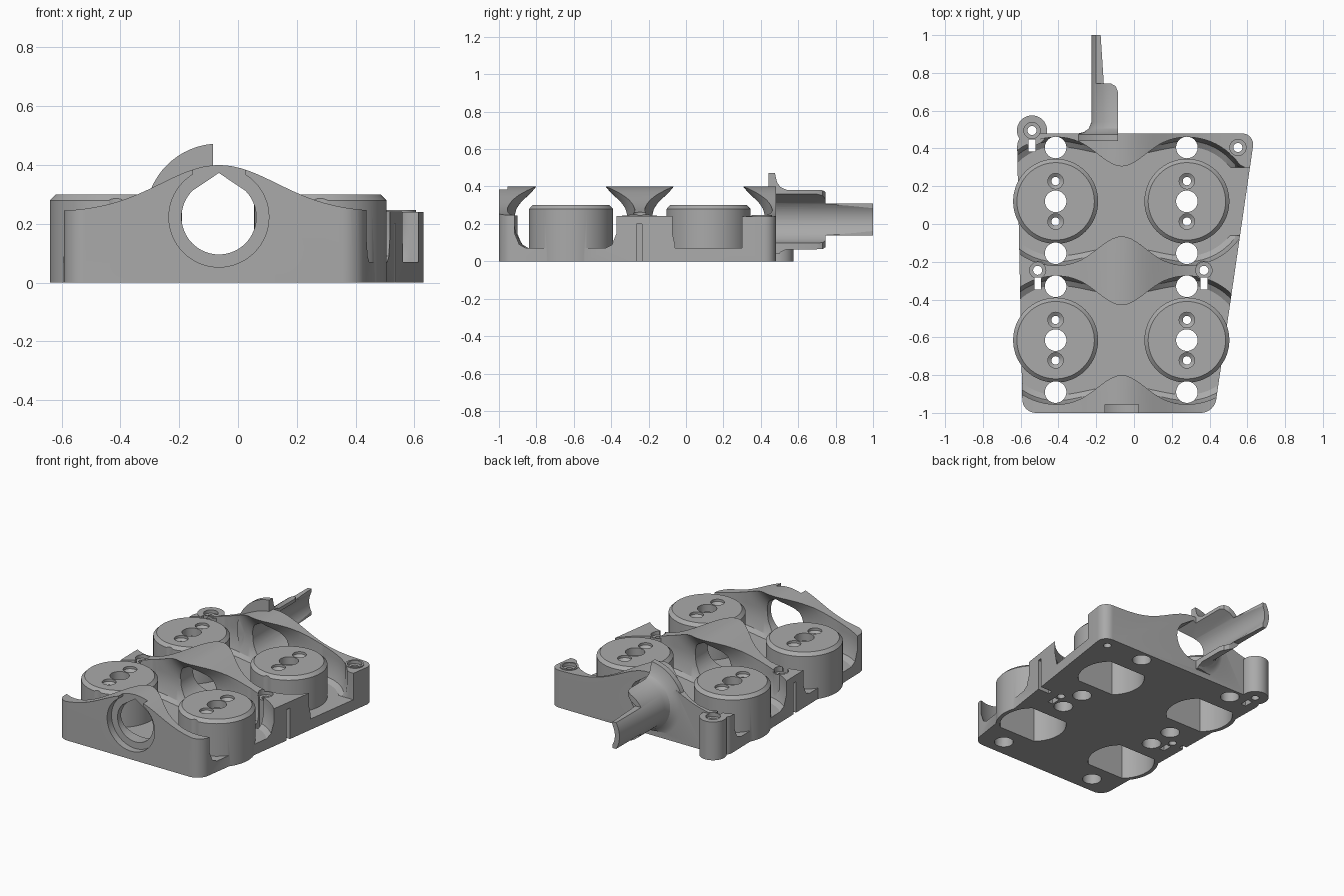
import bpy, bmesh, math
from mathutils import Vector

cube = bpy.data.objects.get("Cube")
if cube:
    bpy.data.objects.remove(cube, do_unlink=True)

grey = bpy.data.materials.new("plain grey")
grey.use_nodes = True
colour = (0.4, 0.4, 0.4, 1)
grey.diffuse_color = colour
grey.node_tree.nodes["Principled BSDF"].inputs["Base Color"].default_value = colour

CX, CZ = -0.065, 0.223            # axis of the long bore
PUCK_X, PUCK_Y = (-0.415, 0.28), (-0.615, 0.12)
PUCKS = [(x, y) for x in PUCK_X for y in PUCK_Y]


def loft(name, rings):
    """Closed solid through rings of equal point count."""
    bm = bmesh.new()
    rows = [[bm.verts.new(p) for p in ring] for ring in rings]
    n = len(rows[0])
    for a, b in zip(rows, rows[1:]):
        for i in range(n):
            j = (i + 1) % n
            bm.faces.new((a[i], a[j], b[j], b[i]))
    bm.faces.new(rows[0])
    bm.faces.new(rows[-1])
    bmesh.ops.recalc_face_normals(bm, faces=bm.faces)
    mesh = bpy.data.meshes.new(name)
    bm.to_mesh(mesh)
    bm.free()
    mesh.materials.append(grey)
    ob = bpy.data.objects.new(name, mesh)
    bpy.context.collection.objects.link(ob)
    return ob


def prism(name, outline, z0, z1):
    return loft(name, [[(x, y, z) for x, y in outline] for z in (z0, z1)])


def box(name, x0, x1, y0, y1, z0, z1):
    return prism(name, [(x0, y0), (x1, y0), (x1, y1), (x0, y1)], z0, z1)


def turned(name, x, y, profile, n=48):
    """Upright turned solid from (radius, z) pairs."""
    angles = [math.tau * i / n for i in range(n)]
    return loft(name, [[(x + r * math.cos(a), y + r * math.sin(a), z) for a in angles]
                       for r, z in profile])


def turned_along_y(name, profile, n=64):
    """Solid turned about the bore axis from (radius, y) pairs."""
    angles = [math.tau * i / n for i in range(n)]
    return loft(name, [[(CX + r * math.cos(a), y, CZ + r * math.sin(a)) for a in angles]
                       for r, y in profile])


def combine(target, tool, operation):
    mod = target.modifiers.new("combine", 'BOOLEAN')
    mod.operation, mod.solver, mod.object = operation, 'EXACT', tool
    bpy.context.view_layer.objects.active = target
    bpy.ops.object.modifier_apply(modifier=mod.name)
    bpy.data.objects.remove(tool, do_unlink=True)


def cut(target, tool):
    combine(target, tool, 'DIFFERENCE')


def add(target, tool):
    combine(target, tool, 'UNION')


def rounded(corners, radius, steps=8):
    """Polygon with its corners rounded."""
    out, n = [], len(corners)
    for i, c in enumerate(corners):
        c = Vector(c)
        a = c + (Vector(corners[i - 1]) - c).normalized() * radius
        b = c + (Vector(corners[(i + 1) % n]) - c).normalized() * radius
        for k in range(steps + 1):
            t = k / steps
            # rational curve close to a circular arc
            w = math.sqrt(0.5)
            p, q, s = (1 - t) ** 2, 2 * w * t * (1 - t), t * t
            out.append(tuple((a * p + c * q + b * s) / (p + q + s)))
    return out


# body: bell-shaped section run along y, trimmed to the tapered plan
def bell(x):
    return 0.24 + 0.16 * math.exp(-((x - CX) / 0.28) ** 2)


xs = [CX + 0.8 * (i / 32 - 1) for i in range(65)]
section = [(x, bell(x)) for x in xs] + [(xs[-1], 0), (xs[0], 0)]
body = loft("manifold_body", [[(x, y, z) for x, z in section] for y in (-1.2, 0.7)])
plan = rounded([(-0.59, -1), (0.425, -1), (0.64, 0.48), (-0.62, 0.48)], 0.07)
combine(body, prism("plan", plan, -0.1, 0.6), 'INTERSECT')

# scooped pockets around each pair of pucks, with a narrower waist over the bore
LEVELS = [(0.07, 0.24, 0.29), (0.09, 0.26, 0.32), (0.15, 0.28, 0.34), (0.22, 0.29, 0.34),
          (0.28, 0.275, 0.34), (0.33, 0.245, 0.34), (0.37, 0.21, 0.34),
          (0.4, 0.185, 0.34), (0.46, 0.14, 0.34)]


def half_width(x, waist, radius):
    d = abs(x - CX)
    if d < 0.345:
        t = d / 0.345
        return waist + (radius - waist) * t * t * (3 - 2 * t)
    return math.sqrt(max(radius ** 2 - (d - 0.345) ** 2, 0.18 ** 2))


for y in PUCK_Y:
    rings = []
    for z, waist, radius in LEVELS:
        near = [(x, y - half_width(x, waist, radius), z) for x in xs]
        far = [(x, y + half_width(x, waist, radius), z) for x in reversed(xs)]
        rings.append(near + far)
    cut(body, loft("pocket", rings))

# curved half-shell spout at the back
spout = turned_along_y("spout", [(0.25, 0.44), (0.25, 0.475), (0.2, 0.487), (0.175, 0.505),
                                 (0.16, 0.54), (0.16, 1.0)])
trim = [(-0.5, 0.42), (-0.085, 0.42), (-0.085, 0.7), (-0.097, 0.73), (-0.125, 0.745),
        (-0.16, 0.745), (-0.183, 1.1), (-0.5, 1.1)]
combine(spout, prism("spout_trim", trim, 0.04, 0.5), 'INTERSECT')
cut(spout, box("tip_top", -0.5, 0.1, 0.745, 1.1, 0.308, 0.6))
cut(spout, box("tip_bottom", -0.5, 0.1, 0.745, 1.1, -0.1, 0.138))
add(body, spout)

# teardrop bore, front counterbore and notch
R = 0.127
arc = [math.radians(135 + 270 * i / 48) for i in range(49)]
drop = [(CX + R * math.cos(a), CZ + R * math.sin(a)) for a in arc]
drop.append((CX, CZ + 0.15))
drop[0], drop[-2] = [(CX + s * R * 0.707, CZ + R * 0.707) for s in (-1, 1)]
cut(body, loft("bore", [[(x, y, z) for x, z in drop] for y in (-1.1, 1.1)]))
cut(body, turned_along_y("counterbore", [(0.17, -1.1), (0.17, -0.955)]))
cut(body, box("front_notch", CX - 0.088, CX + 0.088, -1.1, -0.955, 0.33, 0.5))

# screw bosses
BOSSES = [(-0.54, 0.495, 0.08), (0.55, 0.405, 0.055), (-0.51, -0.245, 0.05), (0.37, -0.245, 0.05)]
for x, y, r in BOSSES:
    add(body, turned("boss", x, y, [(r, 0), (r, 0.247)]))

# pucks with chamfered rims
for x, y in PUCKS:
    add(body, turned("puck", x, y, [(0.225, 0), (0.225, 0.28), (0.205, 0.3)], 64))

# hollows under the pucks, flattened front and back, plus holes in their caps
for x, y in PUCKS:
    hollow = turned("hollow", x, y, [(0.2, -0.1), (0.2, 0.25)])
    combine(hollow, box("flats", x - 0.3, x + 0.3, y - 0.15, y + 0.15, -0.2, 0.3), 'INTERSECT')
    cut(body, hollow)
    cut(body, turned("port", x, y, [(0.057, 0.2), (0.057, 0.4)]))
    for s in (-1, 1):
        cut(body, turned("puck_screw", x, y + s * 0.107,
                         [(0.022, 0.2), (0.022, 0.272), (0.041, 0.285), (0.041, 0.35)], 24))

# round through holes beside the pucks
for x in PUCK_X:
    for y in (-0.89, -0.33, -0.155, 0.405):
        cut(body, turned("through_hole", x, y, [(0.057, -0.1), (0.057, 0.6)], 40))

# boss screw holes and small square slots
for x, y, r in BOSSES:
    cut(body, turned("boss_screw", x, y, [(0.024, -0.1), (0.024, 0.225), (0.043, 0.226),
                                          (0.043, 0.4)], 24))
for x, y in ((-0.54, 0.415), (-0.51, -0.315), (0.37, -0.315)):
    cut(body, box("slot", x - 0.018, x + 0.018, y - 0.032, y + 0.032, -0.1, 0.5))

# vertical grooves in the side walls
cut(body, box("right_groove", 0.45, 0.8, -0.265, -0.235, -0.1, 0.2))
cut(body, box("left_groove", -0.8, -0.575, -0.26, -0.23, -0.1, 0.2))

bpy.ops.object.select_all(action='DESELECT')
body.select_set(True)
bpy.context.view_layer.objects.active = body
bpy.ops.object.shade_smooth_by_angle(angle=math.radians(30))
